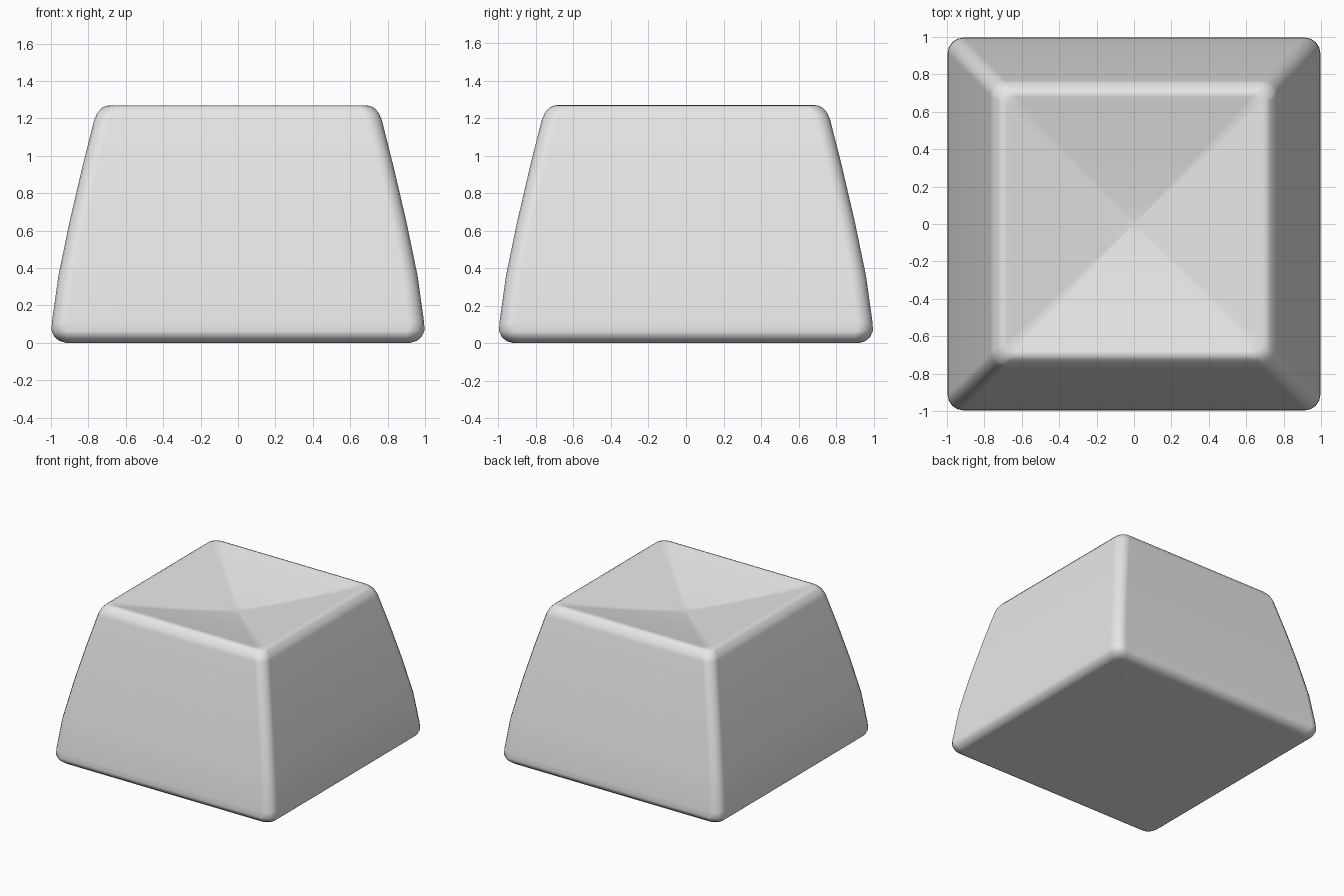
import bpy, bmesh, math

if "Cube" in bpy.data.objects:
    bpy.data.objects.remove(bpy.data.objects["Cube"])

RIM, RIM_Z, DISH_DEPTH = 0.68, 1.27, 0.13
CORNER_STEPS = 5

# Side profile, bottom to top: half width, height, corner radius
profile = [(0.92, 0.0, 0.05), (0.955, 0.01, 0.07), (0.982, 0.032, 0.08),
           (0.997, 0.065, 0.085), (0.995, 0.11, 0.085), (0.96, 0.36, 0.08),
           (0.90, 0.65, 0.08), (0.83, 0.95, 0.08), (0.768, 1.195, 0.08),
           (0.752, 1.23, 0.08), (0.728, 1.256, 0.07), (0.705, 1.267, 0.06),
           (RIM, RIM_Z, 0.05)]

# Dished top: square rings sinking to the centre
for t in (0.94, 0.8, 0.6, 0.4, 0.2, 0.08):
    profile.append((RIM * t, RIM_Z - DISH_DEPTH * (1 - t ** 1.3), 0.05 * t))


def rounded_ring(bm, half, z, radius):
    """One horizontal loop of a square with rounded corners."""
    verts = []
    for corner in range(4):
        mid = math.pi / 4 + corner * math.pi / 2
        cx = math.copysign(half - radius, math.cos(mid))
        cy = math.copysign(half - radius, math.sin(mid))
        for i in range(CORNER_STEPS):
            a = corner * math.pi / 2 + i / (CORNER_STEPS - 1) * math.pi / 2
            verts.append(bm.verts.new((cx + radius * math.cos(a),
                                       cy + radius * math.sin(a), z)))
    return verts


# Keycap body
bm = bmesh.new()
rings = [rounded_ring(bm, *p) for p in profile]
n = len(rings[0])
for low, high in zip(rings, rings[1:]):
    for i in range(n):
        j = (i + 1) % n
        bm.faces.new((low[i], low[j], high[j], high[i]))
centre = bm.verts.new((0, 0, RIM_Z - DISH_DEPTH))
for i in range(n):
    bm.faces.new((rings[-1][i], rings[-1][(i + 1) % n], centre))
bm.faces.new(rings[0][::-1])
bmesh.ops.recalc_face_normals(bm, faces=bm.faces)
for f in bm.faces:
    f.smooth = True

mesh = bpy.data.meshes.new("keycap")
bm.to_mesh(mesh)
bm.free()
keycap = bpy.data.objects.new("keycap", mesh)
bpy.context.collection.objects.link(keycap)

# Keep the broad faces flat and the shading soft only at the rounded edges
weighted = keycap.modifiers.new("weighted_normals", 'WEIGHTED_NORMAL')
weighted.weight = 60

grey = bpy.data.materials.new("light_grey_plastic")
grey.diffuse_color = (0.8, 0.8, 0.8, 1)
grey.use_nodes = True
grey.node_tree.nodes["Principled BSDF"].inputs["Base Color"].default_value = grey.diffuse_color
mesh.materials.append(grey)
